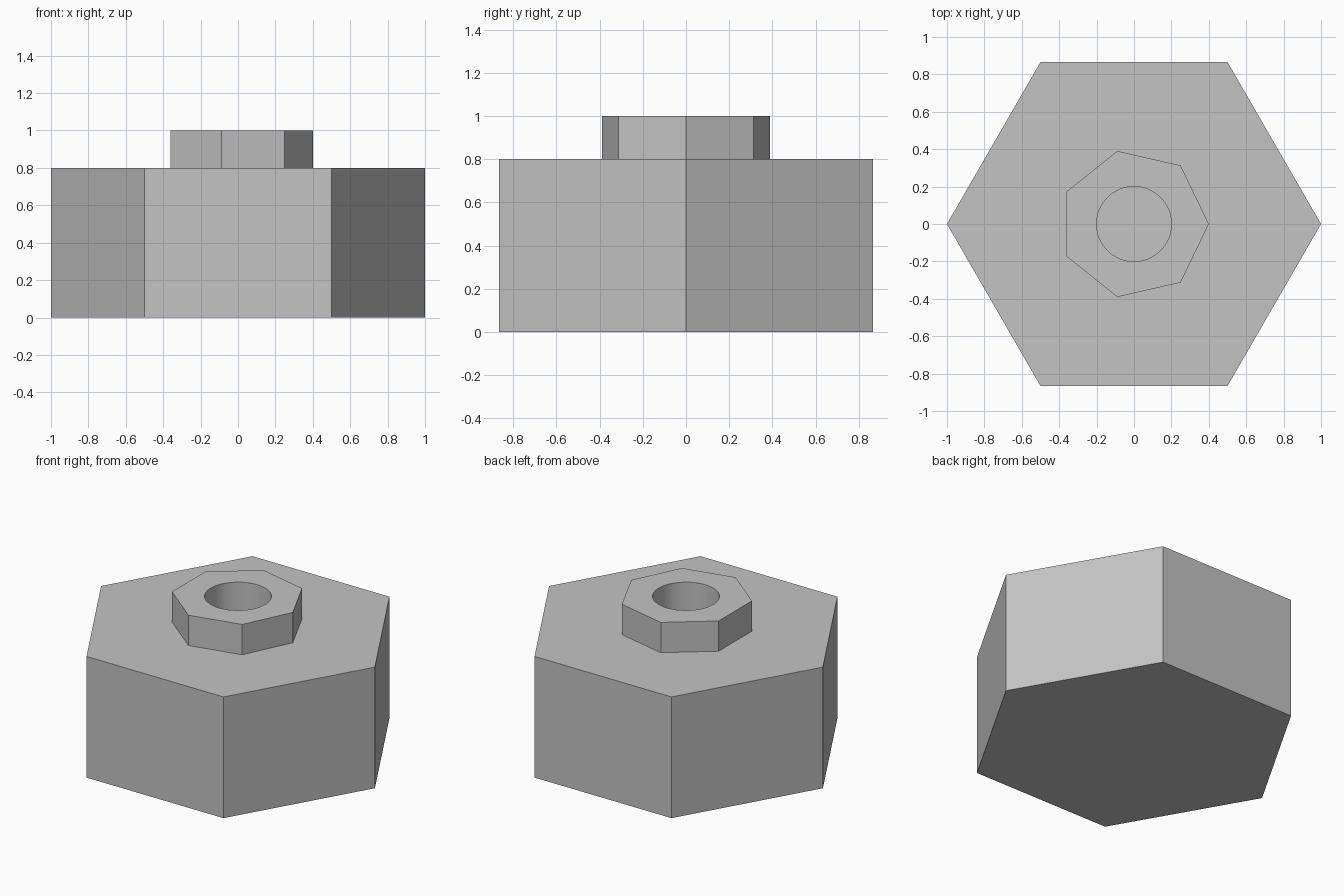
import bpy
import math

if "Cube" in bpy.data.objects:
    bpy.data.objects.remove(bpy.data.objects["Cube"])

grey = bpy.data.materials.new("plain_grey")
grey.diffuse_color = (0.55, 0.55, 0.55, 1)
grey.use_nodes = True
grey.node_tree.nodes["Principled BSDF"].inputs["Base Color"].default_value = grey.diffuse_color


def prism(name, sides, radius, z0, z1):
    """Upright prism with one corner on +x."""
    bpy.ops.mesh.primitive_cylinder_add(
        vertices=sides, radius=radius, depth=z1 - z0, location=(0, 0, (z0 + z1) / 2))
    ob = bpy.context.object
    ob.name = name
    # Primitive corners start on +y, so turn them to +x
    ob.rotation_euler.z = -math.pi / 2
    bpy.ops.object.transform_apply(location=True, rotation=True, scale=True)
    ob.data.materials.append(grey)
    return ob


def boolean(target, tool, operation):
    mod = target.modifiers.new(tool.name, 'BOOLEAN')
    mod.operation = operation
    mod.solver = 'EXACT'
    mod.object = tool
    bpy.context.view_layer.objects.active = target
    bpy.ops.object.modifier_apply(modifier=mod.name)
    bpy.data.objects.remove(tool, do_unlink=True)


# Six-sided body with a seven-sided collar on top
body = prism("hex_body", 6, 1.0, 0.0, 0.8)
boolean(body, prism("collar", 7, 0.4, 0.6, 1.0), 'UNION')

# Round blind hole through the collar
boolean(body, prism("hole", 64, 0.2, 0.8, 1.2), 'DIFFERENCE')

# Smooth hole wall, crisp flat faces elsewhere
bpy.ops.object.select_all(action='DESELECT')
body.select_set(True)
bpy.context.view_layer.objects.active = body
bpy.ops.object.shade_smooth_by_angle(angle=math.radians(30))
